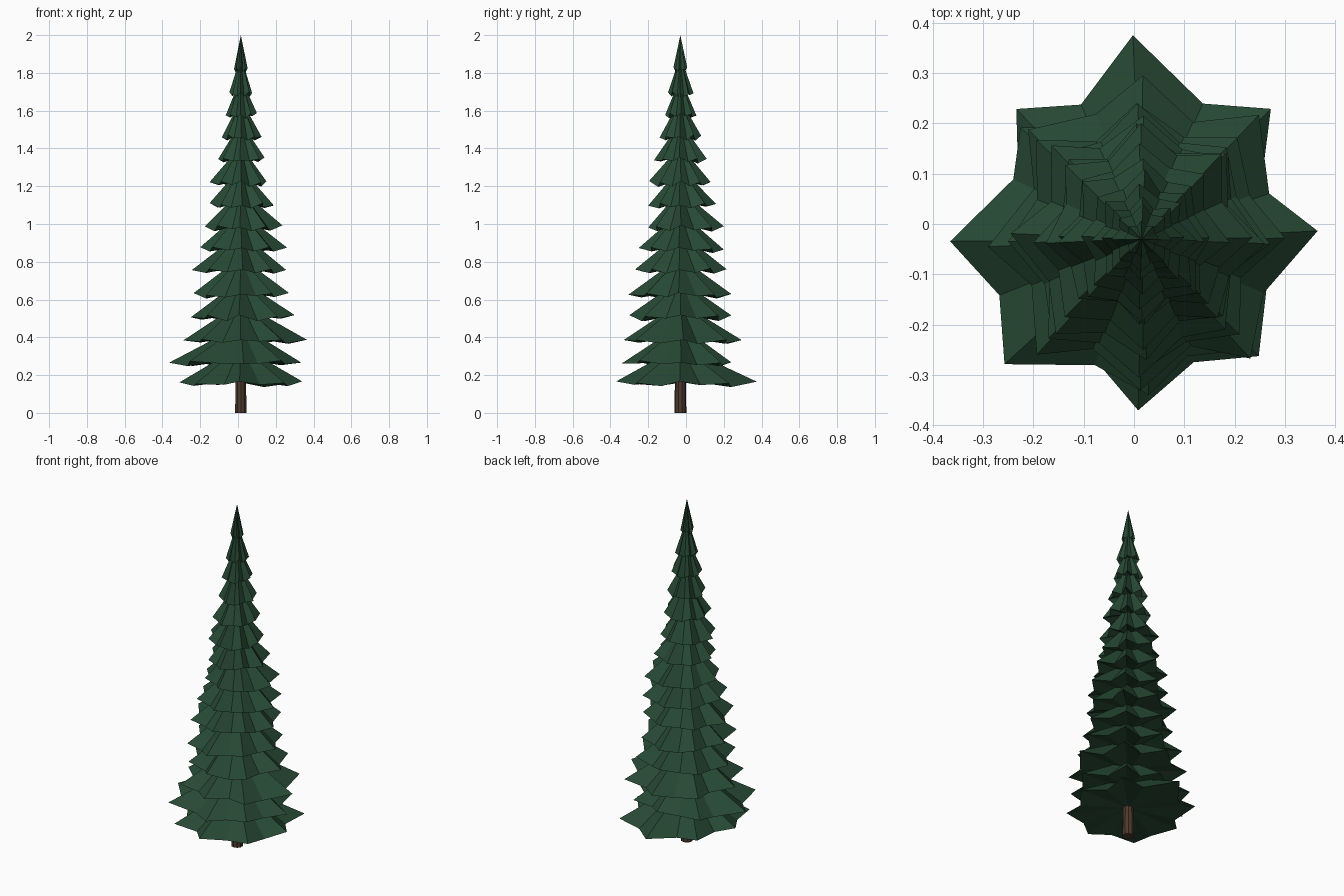
import bpy, bmesh, math, random

if "Cube" in bpy.data.objects:
    bpy.data.objects.remove(bpy.data.objects["Cube"])

random.seed(4)
AXIS_X, AXIS_Y = 0.015, -0.03


def material(name, color):
    m = bpy.data.materials.new(name)
    m.diffuse_color = (*color, 1)
    m.use_nodes = True
    m.node_tree.nodes["Principled BSDF"].inputs["Base Color"].default_value = m.diffuse_color
    return m


GREEN = material("needle green", (0.020, 0.066, 0.034))
BROWN = material("bark brown", (0.075, 0.042, 0.027))


def finish(bm, name, mat):
    bmesh.ops.recalc_face_normals(bm, faces=bm.faces)
    me = bpy.data.meshes.new(name)
    bm.to_mesh(me)
    bm.free()
    me.materials.append(mat)
    ob = bpy.data.objects.new(name, me)
    ob.location = (AXIS_X, AXIS_Y, 0)
    bpy.context.collection.objects.link(ob)


def branch_tier(name, z, reach, height, diag):
    """Eight-pointed star skirt rising to a point, with a shallow hollow underside."""
    tips = []
    for i in range(4):
        a, b = reach[i], reach[(i + 1) % 4]
        tips += [a, (a + b) / 2 * random.uniform(diag - 0.06, diag + 0.06)]
    bm = bmesh.new()
    rim = []
    for i in range(8):
        valley = (tips[i] + tips[(i + 1) % 8]) / 2 * random.uniform(0.75, 0.83)
        for k, (r, dz) in enumerate(((tips[i], 0.005), (valley, -0.012))):
            ang = (2 * i + k) * math.pi / 8 + random.uniform(-0.05, 0.05)
            zz = z + dz + random.uniform(-0.008, 0.008)
            rim.append(bm.verts.new((r * math.cos(ang), r * math.sin(ang), zz)))
    top = bm.verts.new((0, 0, z + height))
    under = bm.verts.new((0, 0, z + 0.02))
    for i in range(16):
        a, b = rim[i], rim[(i + 1) % 16]
        bm.faces.new((a, b, top))
        bm.faces.new((b, a, under))
    finish(bm, name, GREEN)


# Trunk
bm = bmesh.new()
bmesh.ops.create_cone(bm, cap_ends=True, segments=10, radius1=0.032, radius2=0.026, depth=0.3)
bmesh.ops.translate(bm, verts=bm.verts, vec=(0, 0, 0.15))
finish(bm, "trunk", BROWN)

# Branch tiers: rim height, then reach to the right, back, left and front
tiers = [
    (0.155, 0.325, 0.405, 0.325, 0.340),
    (0.265, 0.320, 0.270, 0.380, 0.310),
    (0.385, 0.350, 0.325, 0.305, 0.300),
    (0.505, 0.285, 0.270, 0.265, 0.270),
    (0.625, 0.255, 0.270, 0.250, 0.275),
    (0.755, 0.240, 0.245, 0.260, 0.240),
    (0.865, 0.245, 0.230, 0.215, 0.220),
    (0.980, 0.220, 0.230, 0.190, 0.170),
    (1.100, 0.175, 0.190, 0.165, 0.170),
    (1.215, 0.135, 0.160, 0.165, 0.165),
    (1.340, 0.125, 0.140, 0.120, 0.140),
    (1.460, 0.110, 0.110, 0.100, 0.110),
    (1.575, 0.085, 0.085, 0.080, 0.080),
    (1.690, 0.060, 0.070, 0.060, 0.065),
]
for n, (z, *reach) in enumerate(tiers, 1):
    branch_tier(f"branch_tier_{n:02d}", z, reach, 0.20, 1.03 if n < 5 else 0.98)

# Pointed crown
branch_tier("crown_tip", 1.82, (0.036, 0.036, 0.036, 0.036), 0.18, 1.0)
